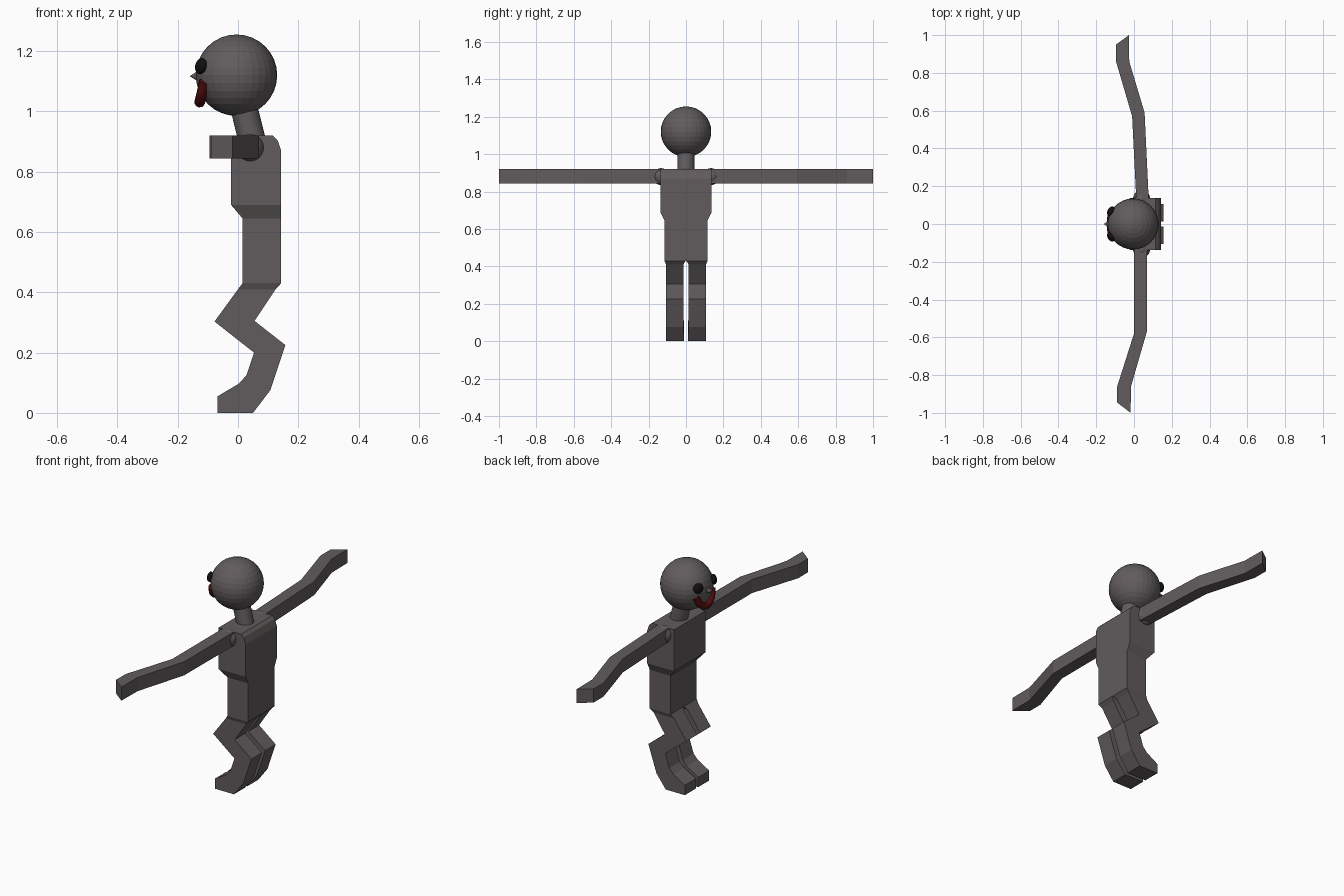
import bpy, bmesh
from mathutils import Vector

if "Cube" in bpy.data.objects:
    bpy.data.objects.remove(bpy.data.objects["Cube"])


def material(name, rgb):
    m = bpy.data.materials.new(name)
    m.diffuse_color = (*rgb, 1)
    m.use_nodes = True
    m.node_tree.nodes["Principled BSDF"].inputs["Base Color"].default_value = m.diffuse_color
    return m


SKIN = material("dark_grey", (0.12, 0.105, 0.108))
BLACK = material("black", (0.005, 0.005, 0.005))
RED = material("dark_red", (0.09, 0.004, 0.004))


def loft(name, sections):
    """Closed skin through a row of four-point sections."""
    bm = bmesh.new()
    rings = [[bm.verts.new(p) for p in s] for s in sections]
    for a, b in zip(rings, rings[1:]):
        for i in range(4):
            j = (i + 1) % 4
            bm.faces.new((a[i], a[j], b[j], b[i]))
    bm.faces.new(rings[0])
    bm.faces.new(rings[-1])
    bmesh.ops.recalc_face_normals(bm, faces=bm.faces)
    me = bpy.data.meshes.new(name)
    bm.to_mesh(me)
    bm.free()
    me.materials.append(SKIN)
    ob = bpy.data.objects.new(name, me)
    bpy.context.collection.objects.link(ob)
    return ob


def ball(name, loc, r, mat=SKIN, seg=32, rings=16):
    bpy.ops.mesh.primitive_uv_sphere_add(segments=seg, ring_count=rings, radius=r, location=loc)
    ob = bpy.context.object
    ob.name = name
    ob.data.materials.append(mat)
    return ob


def cone(name, a, b, r1, r2):
    a, b = Vector(a), Vector(b)
    bpy.ops.mesh.primitive_cone_add(vertices=32, radius1=r1, radius2=r2, depth=(b - a).length,
                                    location=(a + b) / 2,
                                    rotation=(b - a).to_track_quat('Z', 'Y').to_euler())
    ob = bpy.context.object
    ob.name = name
    ob.data.materials.append(SKIN)
    return ob


# Torso: waist, flared chest, chamfered shoulder blades (z, front x, back x, half width)
loft("torso", [[(x0, -w, z), (x1, -w, z), (x1, w, z), (x0, w, z)] for z, x0, x1, w in (
    (0.43, 0.015, 0.143, 0.115), (0.645, 0.015, 0.143, 0.115),
    (0.69, -0.023, 0.143, 0.137), (0.87, -0.023, 0.143, 0.137),
    (0.905, -0.023, 0.131, 0.137), (0.92, -0.023, 0.115, 0.137))])

# Legs: front x,z / back x,z / inner and outer y
LEG = ((0.015, 0.43, 0.143, 0.43, 0.002, 0.115),
       (0.0, 0.41, 0.125, 0.41, 0.014, 0.107),
       (-0.078, 0.303, 0.055, 0.305, 0.014, 0.107),
       (0.053, 0.2, 0.157, 0.225, 0.014, 0.107),
       (0.028, 0.125, 0.107, 0.075, 0.014, 0.107),
       (0.003, 0.097, 0.05, 0.0, 0.01, 0.107),
       (-0.068, 0.055, -0.068, 0.0, 0.01, 0.107))
# Arms: y, front x, y, back x
ARMS = {1: ((0.13, 0.012, 0.13, 0.078), (0.57, -0.01, 0.59, 0.056),
            (0.86, -0.095, 0.86, -0.025), (0.95, -0.095, 1.0, -0.027)),
        -1: ((0.13, 0.0, 0.13, 0.07), (0.58, 0.0, 0.57, 0.068),
             (0.86, -0.089, 0.86, -0.016), (0.945, -0.089, 1.0, -0.018))}
head_c = Vector((-0.005, 0, 1.12))

for s, side in ((1, "left"), (-1, "right")):
    loft(side + "_leg", [[(fx, s * yi, fz), (bx, s * yi, bz), (bx, s * yo, bz), (fx, s * yo, fz)]
                         for fx, fz, bx, bz, yi, yo in LEG])
    loft(side + "_arm", [[(xf, s * yf, 0.844), (xb, s * yb, 0.844),
                          (xb, s * yb, 0.92), (xf, s * yf, 0.92)]
                         for yf, xf, yb, xb in ARMS[s]])
    ball(side + "_shoulder", (0.04, s * 0.134, 0.88), 0.045)
    # Eye flattened against the head
    d = Vector((-0.118, s * 0.068, 0.03))
    eye = ball(side + "_eye", head_c + d, 0.027, BLACK, 24, 12)
    eye.scale.z = 0.6
    eye.rotation_euler = d.to_track_quat('Z', 'Y').to_euler()

# Head, neck and nose
ball("head", head_c, 0.135)
cone("neck", (0.05, 0, 0.89), (0.018, 0, 1.02), 0.045, 0.045)
cone("nose", (-0.125, 0, 1.117), (-0.16, 0, 1.117), 0.023, 0.0)

# Smiling mouth: thick curved tube
cu = bpy.data.curves.new("mouth", 'CURVE')
cu.dimensions = '3D'
cu.bevel_depth = 0.018
cu.bevel_resolution = 3
cu.use_fill_caps = True
sp = cu.splines.new('BEZIER')
pts = [(-0.111, -0.072, 1.1), (-0.122, -0.045, 1.05), (-0.127, 0, 1.031),
       (-0.122, 0.045, 1.05), (-0.111, 0.072, 1.1)]
sp.bezier_points.add(len(pts) - 1)
for bp, p in zip(sp.bezier_points, pts):
    bp.co = p
    bp.handle_left_type = bp.handle_right_type = 'AUTO'
cu.materials.append(RED)
bpy.context.collection.objects.link(bpy.data.objects.new("mouth", cu))
